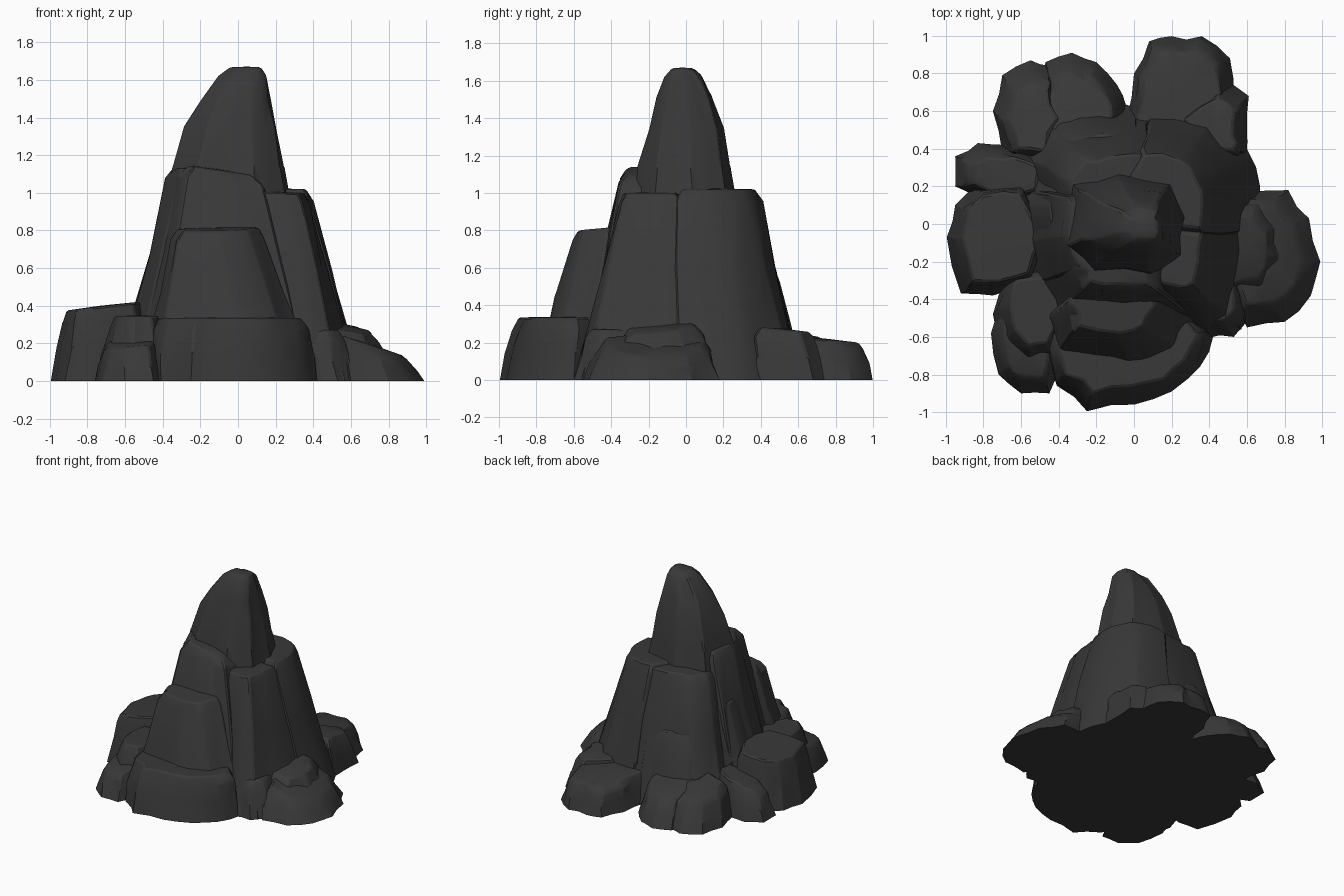
import bpy, bmesh, math, random
from mathutils import Vector

if "Cube" in bpy.data.objects:
    bpy.data.objects.remove(bpy.data.objects["Cube"])

random.seed(7)
stone = bpy.data.materials.new("dark grey stone")
stone.diffuse_color = (0.04, 0.04, 0.04, 1)
stone.use_nodes = True
stone.node_tree.nodes["Principled BSDF"].inputs["Base Color"].default_value = stone.diffuse_color


def loft(name, outline, boxes, slope=(0, 0), rough=0.011):
    """Rock lofted from a plan outline fitted into (z, x0, x1, y0, y1) boxes."""
    ax, bx = min(p[0] for p in outline), max(p[0] for p in outline)
    ay, by = min(p[1] for p in outline), max(p[1] for p in outline)
    cx, cy = (ax + bx) / 2, (ay + by) / 2
    # add chipped midpoints between the outline corners
    pts = []
    for i, p in enumerate(outline):
        q = outline[(i + 1) % len(outline)]
        k = 1 + random.uniform(-0.06, 0.05)
        pts.append(p)
        pts.append((min(bx, max(ax, cx + ((p[0] + q[0]) / 2 - cx) * k)),
                    min(by, max(ay, cy + ((p[1] + q[1]) / 2 - cy) * k))))
    bm = bmesh.new()
    rings = []
    for n, (z, x0, x1, y0, y1) in enumerate(boxes):
        ring = []
        for x, y in pts:
            u, v = (x - ax) / (bx - ax), (y - ay) / (by - ay)
            px, py = x0 + u * (x1 - x0), y0 + v * (y1 - y0)
            pz = z
            if n:
                px += random.uniform(-rough, rough)
                py += random.uniform(-rough, rough)
                lift = n / (len(boxes) - 1)
                pz += lift * (slope[0] * (px - (x0 + x1) / 2) + slope[1] * (py - (y0 + y1) / 2))
                if n < len(boxes) - 1:
                    pz += random.uniform(-rough, rough)
            ring.append(bm.verts.new((px, py, pz)))
        rings.append(ring)
    for a, b in zip(rings, rings[1:]):
        for i in range(len(a)):
            j = (i + 1) % len(a)
            bm.faces.new((a[i], a[j], b[j], b[i]))
    bm.faces.new(rings[0][::-1])
    # top cap as a fan around a slightly raised middle
    mid = sum((v.co for v in rings[-1]), Vector()) / len(pts)
    centre = bm.verts.new(mid + Vector((0, 0, 0.004)))
    for i, v in enumerate(rings[-1]):
        bm.faces.new((v, rings[-1][(i + 1) % len(pts)], centre))
    bmesh.ops.recalc_face_normals(bm, faces=bm.faces)
    # worn edges
    floor = boxes[0][0] + 1e-4
    sharp = [e for e in bm.edges if e.calc_face_angle(0) > math.radians(28)
             and not any(v.co.z < floor for v in e.verts)]
    bmesh.ops.bevel(bm, geom=sharp, offset=0.01, segments=1, profile=0.5,
                    affect='EDGES', clamp_overlap=True)
    mesh = bpy.data.meshes.new(name)
    bm.to_mesh(mesh)
    bm.free()
    for f in mesh.polygons:
        f.use_smooth = True
    mesh.set_sharp_from_angle(angle=math.radians(24))
    mesh.materials.append(stone)
    bpy.context.collection.objects.link(bpy.data.objects.new(name, mesh))


def block(name, outline, top, height, flare=1.0, slope=(0, 0), cap=0.8):
    """Rock standing on the ground, narrowing to a top box with a rounded rim."""
    xs, ys = [p[0] for p in outline], [p[1] for p in outline]
    base = (min(xs), max(xs), min(ys), max(ys))
    rim = height - min(0.06, height * 0.2)
    steps = (0, 0.3, 0.62, 1) if height > 0.5 else (0, 0.55, 1)
    boxes = [(rim * t, *(b + (c - b) * t ** flare for b, c in zip(base, top))) for t in steps]
    mx, my = (top[0] + top[1]) / 2, (top[2] + top[3]) / 2
    boxes.append((height, *(mx + (c - mx) * cap for c in top[:2]),
                  *(my + (c - my) * cap for c in top[2:])))
    loft(name, outline, boxes, slope)


# Peak
loft("peak", [(-.32, -.1), (-.18, -.24), (.1, -.25), (.25, -.15), (.27, .05),
              (.2, .22), (-.05, .27), (-.28, .22)],
     [(.9, -.39, .29, -.28, .28), (1.15, -.34, .245, -.25, .235), (1.35, -.28, .21, -.2, .2),
      (1.5, -.2, .18, -.165, .15), (1.62, -.1, .155, -.12, .09), (1.667, -.04, .125, -.08, .04)],
     rough=0.008)

# Core that closes the middle and the underside
block("core", [(-.62, -.2), (-.45, -.55), (.3, -.6), (.6, -.35), (.62, .3), (.35, .55), (-.06, .64), (-.6, .42)],
      (-.3, .2, -.2, .25), .9, .9)

# Tall columns around the peak
block("right_column", [(.1, -.5), (.42, -.6), (.57, -.56), (.62, -.3), (.64, -.02), (.3, .03), (-.1, -.1)],
      (-.05, .385, -.37, 0), 1.0, .85, cap=.85)
block("rear_right_column", [(.64, -.05), (.67, .2), (.6, .4), (.45, .56), (.1, .62), (-.05, .4), (0, -.05)],
      (-.05, .4, -.05, .41), 1.02, .95, cap=.85)
block("rear_left_column", [(.08, .62), (-.2, .62), (-.48, .57), (-.62, .38), (-.55, .05), (0, 0)],
      (-.38, .08, 0, .39), 1.0, .95, cap=.85)
block("left_column", [(-.64, .2), (-.67, -.1), (-.58, -.35), (-.2, -.4), (-.1, .1), (-.4, .28)],
      (-.38, 0, -.28, .2), 1.13, .8, cap=.85)
block("front_shoulder", [(-.55, -.35), (-.45, -.58), (0, -.62), (.42, -.6), (.42, -.3), (0, -.1), (-.5, -.1)],
      (-.33, .14, -.36, -.1), 1.12, .85, slope=(-.15, 0), cap=.72)

# Middle ledges
block("front_block", [(-.53, -.55), (-.45, -.76), (0, -.82), (.3, -.75), (.43, -.55), (.2, -.3), (-.4, -.3)],
      (-.36, .15, -.61, -.25), .81, 1, slope=(.02, .08), cap=.86)
block("left_ledge", [(-.7, .1), (-.68, -.08), (-.5, -.15), (-.3, 0), (-.35, .25), (-.58, .27)],
      (-.47, -.2, -.12, .24), .74, .85)
block("rear_ledge", [(.02, .62), (-.2, .65), (-.45, .6), (-.55, .42), (-.3, .2), (0, .25)],
      (-.43, .02, .2, .5), .58)

# Low boulders around the foot
block("front_foot", [(-.48, -.6), (-.41, -.86), (-.25, -.995), (0, -.96), (.2, -.89), (.35, -.76),
                     (.42, -.6), (.2, -.4), (-.3, -.4)],
      (-.46, .38, -.93, -.4), .335, cap=.88)
block("front_left_boulder", [(-.76, -.58), (-.72, -.8), (-.6, -.9), (-.45, -.9), (-.38, -.75), (-.4, -.4), (-.7, -.45)],
      (-.72, -.42, -.84, -.4), .21, slope=(.1, .15), cap=.85)
block("front_left_upper_boulder", [(-.75, -.48), (-.7, -.66), (-.58, -.77), (-.42, -.75), (-.3, -.5), (-.4, -.25), (-.68, -.28)],
      (-.69, -.35, -.68, -.25), .345, cap=.85)
block("left_boulder", [(-.995, -.07), (-.95, .1), (-.85, .2), (-.6, .22), (-.45, -.1), (-.55, -.32),
                       (-.75, -.38), (-.92, -.37)],
      (-.93, -.47, -.33, .18), .4, slope=(.12, 0), cap=.92)
block("left_rear_boulder", [(-.95, .2), (-.95, .36), (-.83, .43), (-.66, .42), (-.45, .35), (-.5, .15), (-.7, .1)],
      (-.89, -.45, .13, .38), .26, slope=(.25, 0))
block("rear_left_boulder", [(-.75, .6), (-.7, .79), (-.55, .87), (-.45, .84), (-.36, .6), (-.45, .35), (-.7, .38)],
      (-.69, -.38, .35, .78), .25, slope=(.15, -.2))
block("rear_middle_boulder", [(-.52, .75), (-.47, .86), (-.33, .91), (-.2, .86), (-.09, .74), (-.04, .62), (-.1, .35), (-.48, .4)],
      (-.48, -.08, .35, .83), .25, slope=(0, -.25))
block("rear_right_boulder", [(0, .8), (.08, .97), (.2, .998), (.36, .998), (.51, .88), (.53, .65), (.4, .4), (-.04, .55)],
      (0, .48, .4, .95), .225, slope=(0, -.1), cap=.88)
block("rear_right_small_boulder", [(.5, .76), (.61, .68), (.6, .5), (.6, .38), (.35, .4), (.3, .6)],
      (.25, .57, .36, .7), .27, slope=(0, -.1))
block("right_boulder", [(.55, .17), (.82, .18), (.93, .03), (.99, -.2), (.94, -.38), (.8, -.52), (.6, -.55), (.45, -.2)],
      (.45, .91, -.47, .13), .2, slope=(-.33, 0), cap=.85)
block("right_upper_boulder", [(.5, .14), (.74, .14), (.85, 0), (.86, -.2), (.78, -.4), (.5, -.45)],
      (.45, .74, -.36, .09), .28, slope=(-.2, .1))
block("front_right_boulder", [(.36, -.5), (.4, -.59), (.53, -.6), (.62, -.5), (.6, -.3), (.4, -.3)],
      (.36, .56, -.54, -.3), .27)
